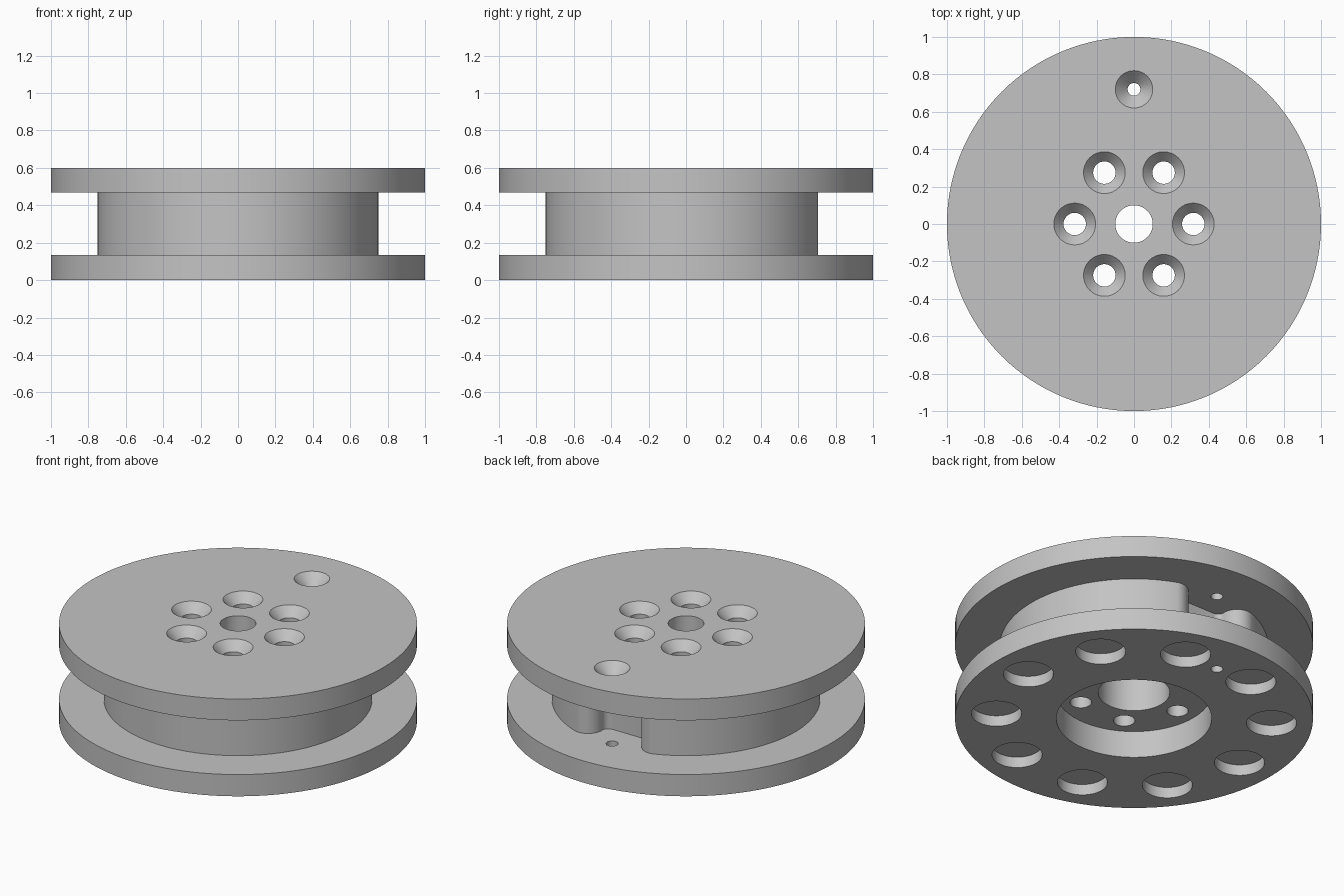
import bpy, bmesh
from math import sin, cos, pi, radians, atan2, sqrt

cube = bpy.data.objects.get("Cube")
if cube:
    bpy.data.objects.remove(cube, do_unlink=True)

grey = bpy.data.materials.new("plain_grey")
grey.use_nodes = True
grey.diffuse_color = (0.55, 0.55, 0.55, 1)
grey.node_tree.nodes["Principled BSDF"].inputs["Base Color"].default_value = (0.55, 0.55, 0.55, 1)


def arc(cx, cy, r, a0, a1, n):
    """Points along an arc, both ends included."""
    return [(cx + r * cos(a0 + (a1 - a0) * i / n), cy + r * sin(a0 + (a1 - a0) * i / n))
            for i in range(n + 1)]


def loft(name, rings):
    """Closed solid through a stack of (outline, z) rings."""
    bm = bmesh.new()
    loops = [[bm.verts.new((x, y, z)) for x, y in outline] for outline, z in rings]
    for low, high in zip(loops, loops[1:]):
        n = len(low)
        for i in range(n):
            j = (i + 1) % n
            bm.faces.new((low[i], low[j], high[j], high[i]))
    bm.faces.new(loops[0][::-1])
    bm.faces.new(loops[-1])
    mesh = bpy.data.meshes.new(name)
    bm.to_mesh(mesh)
    bm.free()
    mesh.materials.append(grey)
    ob = bpy.data.objects.new(name, mesh)
    bpy.context.collection.objects.link(ob)
    return ob


def lathe(name, profile, x=0, y=0, n=48):
    """Round solid from (radius, z) pairs."""
    return loft(name, [(arc(x, y, r, 0, 2 * pi, n)[:-1], z) for r, z in profile])


def combine(target, tool, operation):
    """Apply a boolean and discard the tool."""
    bpy.ops.object.select_all(action='DESELECT')
    bpy.context.view_layer.objects.active = target
    target.select_set(True)
    mod = target.modifiers.new("combine", 'BOOLEAN')
    mod.operation, mod.solver, mod.object = operation, 'EXACT', tool
    bpy.ops.object.modifier_apply(modifier=mod.name)
    bpy.data.objects.remove(tool, do_unlink=True)


# Hub outline: a circle with a rounded notch at the back
R, half, round_out, round_in, floor = 0.75, 0.146, 0.093, 0.04, 0.565
cx = half + round_out
cy = sqrt((R - round_out) ** 2 - cx ** 2)
t = atan2(cy, cx)
side = arc(0, 0, R, -pi / 2, t, 60)
side += arc(cx, cy, round_out, t, pi, 14)[1:]
side += arc(half - round_in, floor + round_in, round_in, 0, -pi / 2, 8)
outline = side + [(-x, y) for x, y in side[:0:-1]]

# Spool body: two flanges joined by the hub
spool = lathe("spool", [(1, 0), (1, 0.134)], n=128)
combine(spool, loft("hub", [(outline, 0.1), (outline, 0.5)]), 'UNION')
combine(spool, lathe("top_flange", [(1, 0.468), (1, 0.6)], n=128), 'UNION')

# Stepped centre bore, wide at the bottom
cutters = [lathe("centre_bore", [(0.434, -0.1), (0.434, 0.166), (0.2, 0.166),
                                 (0.2, 0.45), (0.1, 0.45), (0.1, 0.7)], n=64)]

# Six countersunk screw holes
for k in range(6):
    a = radians(60 * k)
    cutters.append(lathe("screw_hole", [(0.06, 0.1), (0.06, 0.544), (0.158, 0.65)],
                         0.317 * cos(a), 0.317 * sin(a), 32))

# Cord hole through both flanges at the notch
cutters.append(lathe("cord_hole", [(0.034, -0.1), (0.034, 0.534), (0.15, 0.65)], 0, 0.72, 32))

# Ten shallow round pockets underneath
for k in range(10):
    a = radians(36 * k)
    cutters.append(lathe("pocket", [(0.14, -0.1), (0.14, 0.067)],
                         0.77 * cos(a), 0.77 * sin(a), 40))

for tool in cutters:
    combine(spool, tool, 'DIFFERENCE')

bpy.ops.object.shade_smooth_by_angle(angle=radians(30))
